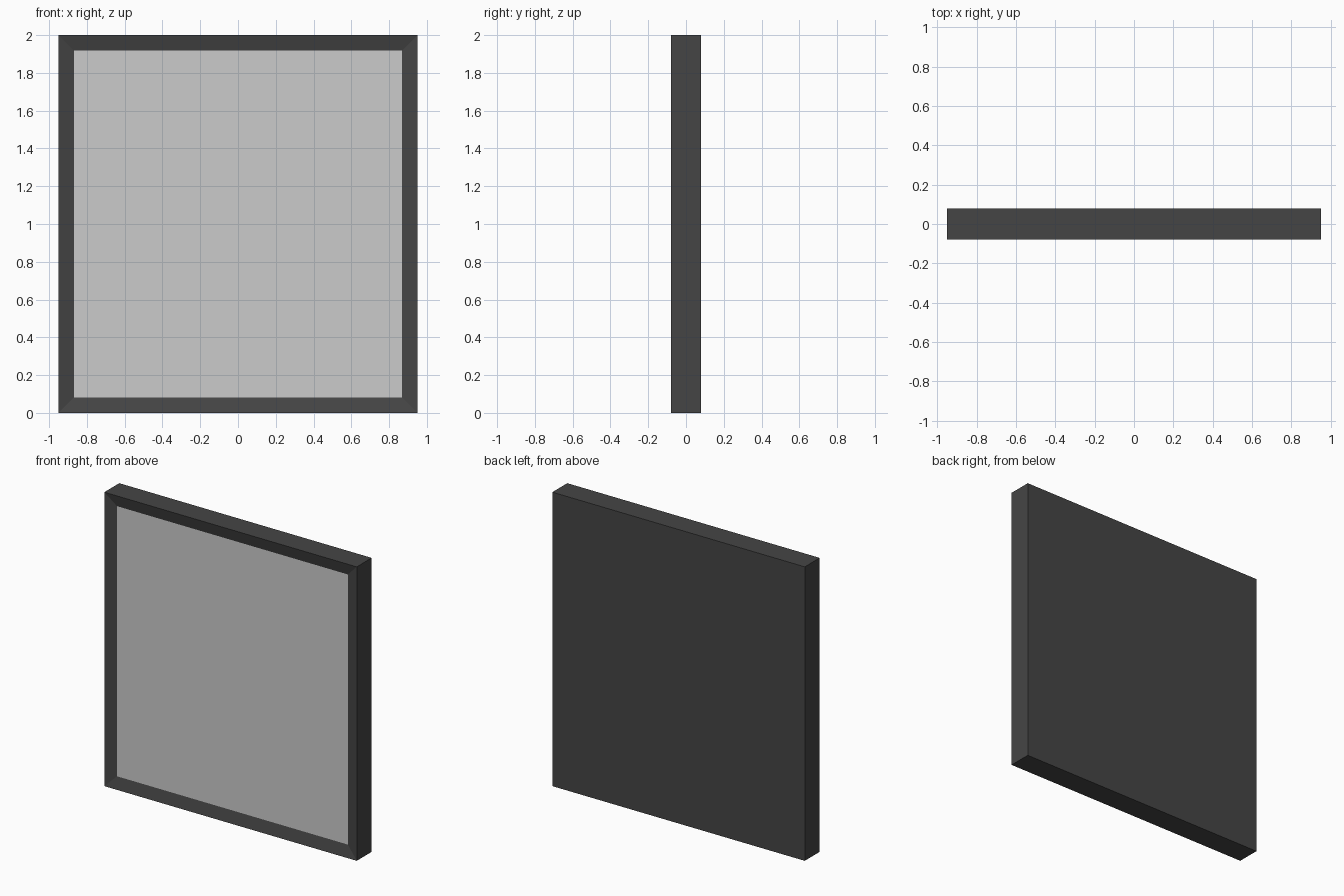
import bpy, bmesh

if "Cube" in bpy.data.objects:
    bpy.data.objects.remove(bpy.data.objects["Cube"])

W, H, T = 0.95, 2.0, 0.08      # half width, height, half thickness
RIM, DEPTH = 0.081, 0.02       # border width and inward slope depth


def make_object(name, bm, color=None):
    mesh = bpy.data.meshes.new(name)
    bm.to_mesh(mesh)
    bm.free()
    obj = bpy.data.objects.new(name, mesh)
    bpy.context.collection.objects.link(obj)
    if color:
        mat = bpy.data.materials.new(name + "_material")
        mat.diffuse_color = color
        mat.use_nodes = True
        mat.node_tree.nodes["Principled BSDF"].inputs["Base Color"].default_value = mat.diffuse_color
        mesh.materials.append(mat)
    return obj


def rect(bm, inset, y):
    x, z0, z1 = W - inset, inset, H - inset
    return [bm.verts.new(p) for p in
            ((-x, y, z0), (x, y, z0), (x, y, z1), (-x, y, z1))]


# Frame: closed back, straight sides, mitred border sloping in to the panel
bm = bmesh.new()
back, front, inner = rect(bm, 0, T), rect(bm, 0, -T), rect(bm, RIM, -T + DEPTH)
bm.faces.new(back[::-1])
for a, b in ((back, front), (front, inner)):
    for i in range(4):
        j = (i + 1) % 4
        bm.faces.new((a[i], a[j], b[j], b[i]))
make_object("frame", bm, (0.06, 0.06, 0.06, 1))

# Panel: flat sheet filling the frame opening
bm = bmesh.new()
bm.faces.new(rect(bm, RIM, -T + DEPTH))
make_object("panel", bm)
